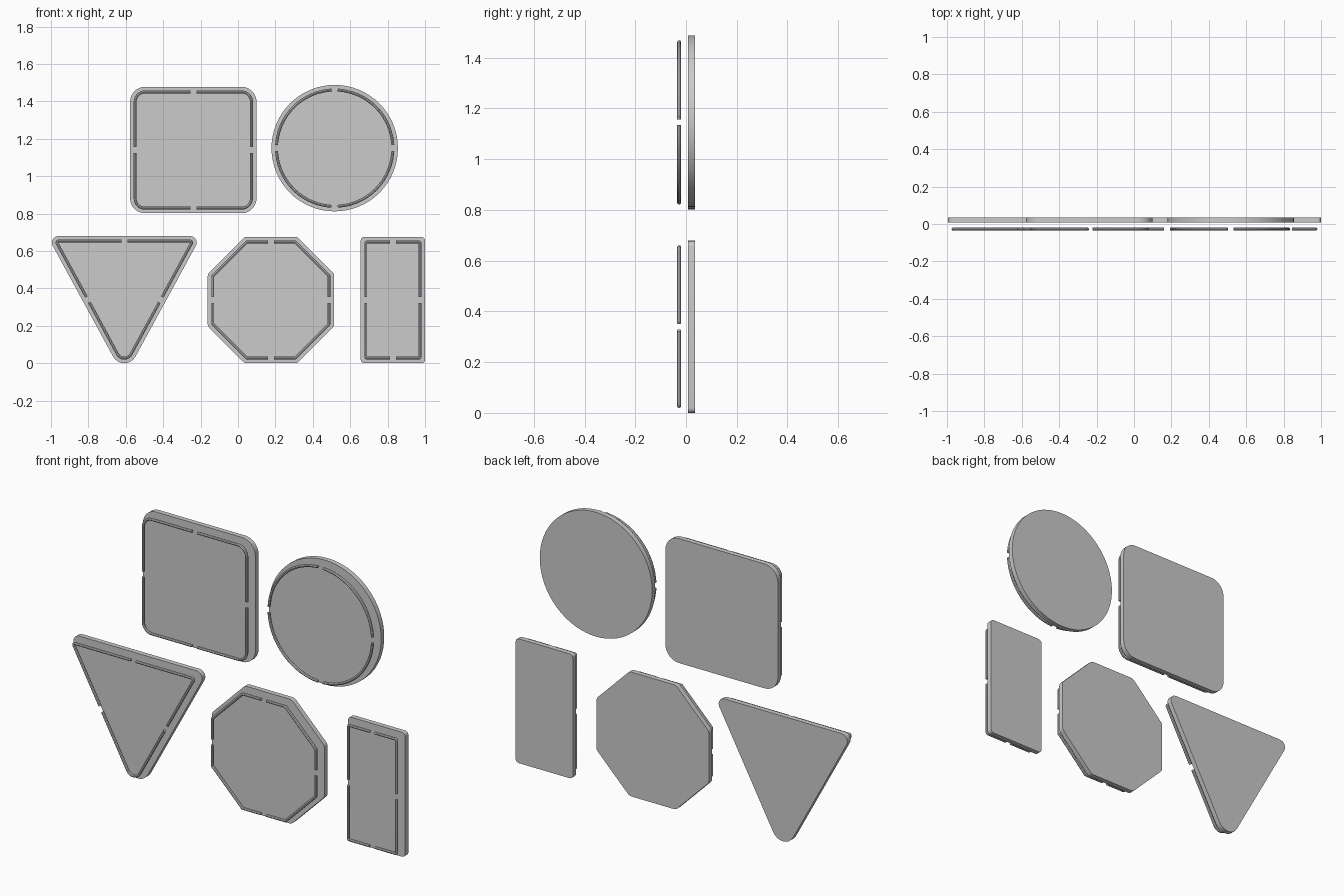
import bpy, bmesh, math
from mathutils import Vector

if "Cube" in bpy.data.objects:
    bpy.data.objects.remove(bpy.data.objects["Cube"])

PLATE_Y = (0.008, 0.035)   # front and back of every plate
TUBE_Y, TUBE_R = -0.0272, 0.0078
INSET, GAP = 0.027, 0.032


def inset_polygon(pts, d):
    """Offset a counter-clockwise convex polygon inward by d."""
    out = []
    n = len(pts)
    for i, p in enumerate(pts):
        a = (p - pts[i - 1]).normalized()
        b = (pts[(i + 1) % n] - p).normalized()
        na, nb = Vector((-a.y, a.x)), Vector((-b.y, b.x))
        out.append(p + (na + nb) * d / (1 + na.dot(nb)))
    return out


def corner_arc(pts, i, r, seg):
    """Points of the rounded corner i."""
    n = len(pts)
    p = pts[i]
    a = (p - pts[i - 1]).normalized()
    b = (pts[(i + 1) % n] - p).normalized()
    na, nb = Vector((-a.y, a.x)), Vector((-b.y, b.x))
    centre = p + (na + nb) * r / (1 + na.dot(nb))
    turn = math.atan2(a.x * b.y - a.y * b.x, a.dot(b))
    start = math.atan2(-na.y, -na.x)
    return [centre + r * Vector((math.cos(start + turn * k / seg),
                                 math.sin(start + turn * k / seg)))
            for k in range(seg + 1)]


def make_plate(name, pts, radii, seg):
    outline = []
    for i in range(len(pts)):
        for q in corner_arc(pts, i, radii[i], seg):
            if not outline or (q - outline[-1]).length > 1e-4:
                outline.append(q)
    if (outline[0] - outline[-1]).length < 1e-4:
        outline.pop()
    bm = bmesh.new()
    face = bm.faces.new([bm.verts.new((q.x, PLATE_Y[0], q.y)) for q in outline])
    res = bmesh.ops.extrude_face_region(bm, geom=[face], use_keep_orig=True)
    moved = [v for v in res["geom"] if isinstance(v, bmesh.types.BMVert)]
    bmesh.ops.translate(bm, verts=moved, vec=(0, PLATE_Y[1] - PLATE_Y[0], 0))
    bmesh.ops.recalc_face_normals(bm, faces=bm.faces)
    mesh = bpy.data.meshes.new(name)
    bm.to_mesh(mesh)
    bm.free()
    ob = bpy.data.objects.new(name, mesh)
    bpy.context.collection.objects.link(ob)
    finish(ob)


def make_tubes(name, pts, radii, seg, gaps):
    """Border tube broken at gaps = [(edge index, fraction along edge)]."""
    pts = inset_polygon(pts, INSET)
    radii = [max(r - INSET, 0.008) for r in radii]
    n = len(pts)
    curve = bpy.data.curves.new(name, 'CURVE')
    curve.dimensions = '3D'
    curve.bevel_depth = TUBE_R
    curve.bevel_resolution = 2
    curve.use_fill_caps = True
    for k, (e0, t0) in enumerate(gaps):
        e1, t1 = gaps[(k + 1) % len(gaps)]
        a, b = pts[e0], pts[(e0 + 1) % n]
        c, d = pts[e1], pts[(e1 + 1) % n]
        m0, m1 = a.lerp(b, t0), c.lerp(d, t1)
        path = [m0 + (b - a).normalized() * GAP / 2]
        i = e0
        while i != e1:
            i = (i + 1) % n
            path += [q for q in corner_arc(pts, i, radii[i], seg)
                     if min((q - m0).length, (q - m1).length) > GAP * 0.55]
        path.append(m1 - (d - c).normalized() * GAP / 2)
        sp = curve.splines.new('POLY')
        sp.points.add(len(path) - 1)
        for pt, q in zip(sp.points, path):
            pt.co = (q.x, TUBE_Y, q.y, 1)
    ob = bpy.data.objects.new(name, curve)
    bpy.context.collection.objects.link(ob)
    select(ob)
    bpy.ops.object.convert(target='MESH')
    finish(bpy.context.view_layer.objects.active)


def select(ob):
    bpy.ops.object.select_all(action='DESELECT')
    ob.select_set(True)
    bpy.context.view_layer.objects.active = ob


def finish(ob):
    select(ob)
    bpy.ops.object.shade_smooth_by_angle(angle=math.radians(35))


def box(cx, cz, hx, hz):
    return [Vector((cx + sx * hx, cz + sz * hz))
            for sx, sz in ((-1, -1), (1, -1), (1, 1), (-1, 1))]


H = 0.338
K = H / math.cos(math.pi / 8)
octagon = [Vector((0.176 + K * math.cos(math.radians(22.5 + 45 * i)),
                   H + K * math.sin(math.radians(22.5 + 45 * i)))) for i in range(8)]
triangle = [Vector((-0.608, -0.074)), Vector((-0.197, 0.68)), Vector((-1.019, 0.68))]
four = [(i, 0.5) for i in range(4)]

# name, sharp outline, corner radii, corner segments, gaps in the border
shapes = [
    ("square", box(-0.239, 1.14, H, H), [0.08] * 4, 8, four),
    ("circle", box(0.517, 1.15, H, H), [H] * 4, 16, four),
    ("triangle", triangle, [0.068, 0.035, 0.035], 8, [(0, 0.533), (1, 0.5), (2, 0.467)]),
    ("octagon", octagon, [0.03] * 8, 3, [(i, 0.5) for i in (1, 3, 5, 7)]),
    ("rectangle", box(0.828, H, 0.172, H), [0.02] * 4, 5, four),
]
for name, pts, radii, seg, gaps in shapes:
    make_plate(name + "_plate", pts, radii, seg)
    make_tubes(name + "_border_tubes", pts, radii, seg, gaps)
